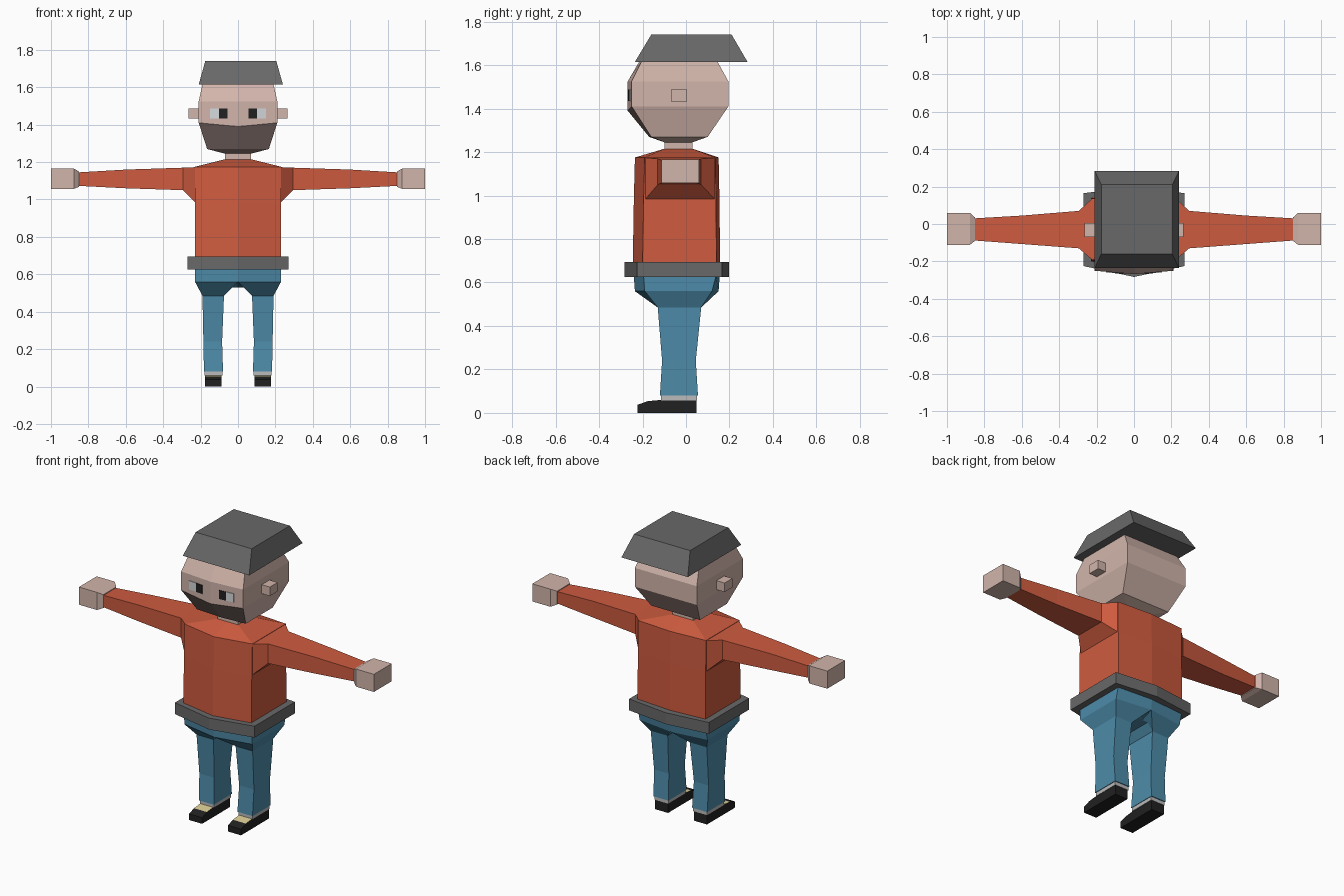
import bpy, bmesh

if "Cube" in bpy.data.objects:
    bpy.data.objects.remove(bpy.data.objects["Cube"])


def mat(name, r, g, b):
    m = bpy.data.materials.new(name)
    m.diffuse_color = (r, g, b, 1)
    m.use_nodes = True
    m.node_tree.nodes["Principled BSDF"].inputs["Base Color"].default_value = m.diffuse_color
    return m


SKIN = mat("skin", .64, .46, .405)
BEARD = mat("beard_brown", .31, .225, .20)
SHIRT = mat("shirt_red", .62, .105, .05)
PANTS = mat("trouser_blue", .075, .26, .40)
GREY = mat("dark_grey", .14, .14, .14)
BLACK = mat("black", .015, .015, .015)
WHITE = mat("eye_white", .66, .69, .71)
SOCK = mat("sock_grey", .50, .50, .50)
CREAM = mat("lace_cream", .74, .64, .32)


def loft(name, rings, mats, caps=(True, True), rule=None):
    """Skin a list of equal-length point rings into a flat-shaded mesh."""
    bm = bmesh.new()
    vs = [[bm.verts.new(p) for p in ring] for ring in rings]
    n = len(rings[0])
    for a, b in zip(vs, vs[1:]):
        for i in range(n):
            j = (i + 1) % n
            bm.faces.new((a[i], a[j], b[j], b[i]))
    if caps[0]:
        bm.faces.new(vs[0][::-1])
    if caps[1]:
        bm.faces.new(vs[-1])
    return finish(name, bm, mats, rule)


def finish(name, bm, mats, rule=None):
    bmesh.ops.recalc_face_normals(bm, faces=bm.faces)
    bm.normal_update()
    if rule:
        for f in bm.faces:
            f.material_index = rule(f)
    me = bpy.data.meshes.new(name)
    bm.to_mesh(me)
    bm.free()
    for m in mats:
        me.materials.append(m)
    ob = bpy.data.objects.new(name, me)
    bpy.context.collection.objects.link(ob)
    return ob


def hexring(z, w, yfc, yfm, ybc, ybm, zm=None):
    """Six-sided level: four corners plus a ridge at mid front and mid back."""
    zm = z if zm is None else zm
    return [(-w, yfc, z), (0, yfm, zm), (w, yfc, z),
            (w, ybc, z), (0, ybm, z), (-w, ybc, z)]


def rect_z(z, x0, x1, y0, y1):
    return [(x0, y0, z), (x1, y0, z), (x1, y1, z), (x0, y1, z)]


def rect_x(x, y0, y1, z0, z1):
    return [(x, y0, z0), (x, y1, z0), (x, y1, z1), (x, y0, z1)]


def flip(rings, s):
    return [[(p[0] * s, p[1], p[2]) for p in r] for r in rings]


# Head, with the beard on the lower front faces
def is_beard(f):
    c = f.calc_center_median()
    return int(c.z < 1.39 and f.normal.y < -.3)


loft("head", [
    hexring(1.245, .07, -.10, -.10, .03, .03),
    hexring(1.27, .165, -.16, -.17, .10, .10),
    hexring(1.41, .21, -.25, -.268, .195, .195, 1.39),
    hexring(1.525, .21, -.25, -.268, .195, .195),
    hexring(1.625, .188, -.20, -.21, .14, .14)], [SKIN, BEARD], rule=is_beard)
loft("neck", [rect_z(1.20, -.07, .07, -.10, .03),
              rect_z(1.25, -.07, .07, -.10, .03)], [SKIN])

# Hat
loft("hat", [rect_z(1.615, -.21, .24, -.235, .283),
             rect_z(1.74, -.175, .205, -.16, .21)], [GREY])

# Shirt body
loft("shirt_body", [
    hexring(.68, .23, -.20, -.245, .14, .157),
    hexring(.98, .23, -.195, -.24, .138, .154),
    hexring(1.175, .23, -.19, -.235, .135, .15),
    hexring(1.215, .07, -.10, -.10, .03, .03)], [SHIRT])

# Belt
loft("belt", [hexring(z, .27, -.225, -.283, .165, .197)
              for z in (.625, .695)], [GREY])

# Hips, tapering into the leg openings
bm = bmesh.new()
top = [bm.verts.new(p) for p in hexring(.63, .23, -.195, -.24, .138, .155)]
low = [bm.verts.new(p) for p in hexring(.56, .23, -.19, -.235, .12, .15)]
for i in range(6):
    bm.faces.new((top[i], top[(i + 1) % 6], low[(i + 1) % 6], low[i]))
bm.faces.new(top)
cf, cb = bm.verts.new((0, -.13, .53)), bm.verts.new((0, .07, .53))
for s, kf, kb in ((-1, 0, 5), (1, 2, 3)):
    outer, inner, crotch = [[bm.verts.new((s * x, y, z)) for y in (-.13, .07)]
                            for x, z in ((.19, .485), (.075, .485), (.04, .53))]
    for e, corner, mid, c in ((0, low[kf], low[1], cf), (1, low[kb], low[4], cb)):
        bm.faces.new((corner, mid, inner[e], outer[e]))
        bm.faces.new((mid, c, crotch[e], inner[e]))
    bm.faces.new((low[kf], low[kb], outer[1], outer[0]))
    bm.faces.new((inner[0], inner[1], crotch[1], crotch[0]))
    bm.faces.new((crotch[0], crotch[1], cb, cf))
    bm.faces.new((outer[0], outer[1], inner[1], inner[0]))
finish("trouser_hips", bm, [PANTS])

for s, side in ((-1, "left"), (1, "right")):
    # Sleeve and hand
    loft("sleeve_" + side, flip([
        rect_x(.225, -.19, .135, .98, 1.173),
        rect_x(.295, -.13, .07, 1.05, 1.17),
        rect_x(.60, -.107, .045, 1.06, 1.16),
        rect_x(.855, -.088, .03, 1.073, 1.145)], s), [SHIRT])
    loft("hand_" + side, flip([
        rect_x(.85, -.09, .035, 1.068, 1.15),
        rect_x(.878, -.112, .06, 1.057, 1.165),
        rect_x(1.0, -.112, .06, 1.057, 1.165)], s), [SKIN])

    # Ear
    loft("ear_" + side, flip([rect_x(x, -.07, .005, 1.432, 1.487)
                              for x in (.20, .265)], s), [SKIN])

    # Eye plates lying on the slanted face
    for part, x0, x1, m in (("pupil", .057, .102, BLACK),
                            ("eye_white", .102, .15, WHITE)):
        def eye_ring(d):
            return [(x, -.268 + .0857 * x - d, z) for x, z in
                    ((x0, 1.434), (x1, 1.434), (x1, 1.487), (x0, 1.487))]
        loft(part + "_" + side, flip([eye_ring(-.002), eye_ring(.004)], s), [m])

    # Trouser leg and sock
    loft("trouser_leg_" + side, flip([
        rect_z(.08, .08, .182, -.12, .055),
        rect_z(.24, .085, .185, -.11, .045),
        rect_z(.485, .075, .19, -.13, .07)], s), [PANTS])
    loft("sock_" + side, flip([rect_z(z, .083, .178, -.115, .05)
                               for z in (.058, .082)], s), [SOCK])

    # Shoe: side profile extruded across, with a cream lace panel on top
    profile = [(.048, 0), (.048, .06), (-.112, .06), (-.175, .054),
               (-.222, .038), (-.222, 0)]
    loft("shoe_" + side, flip([[(x, y, z) for y, z in profile]
                               for x in (.088, .176)], s), [BLACK, CREAM],
         rule=lambda f: int(f.normal.z > .9
                            and -.17 < f.calc_center_median().y < -.12))
